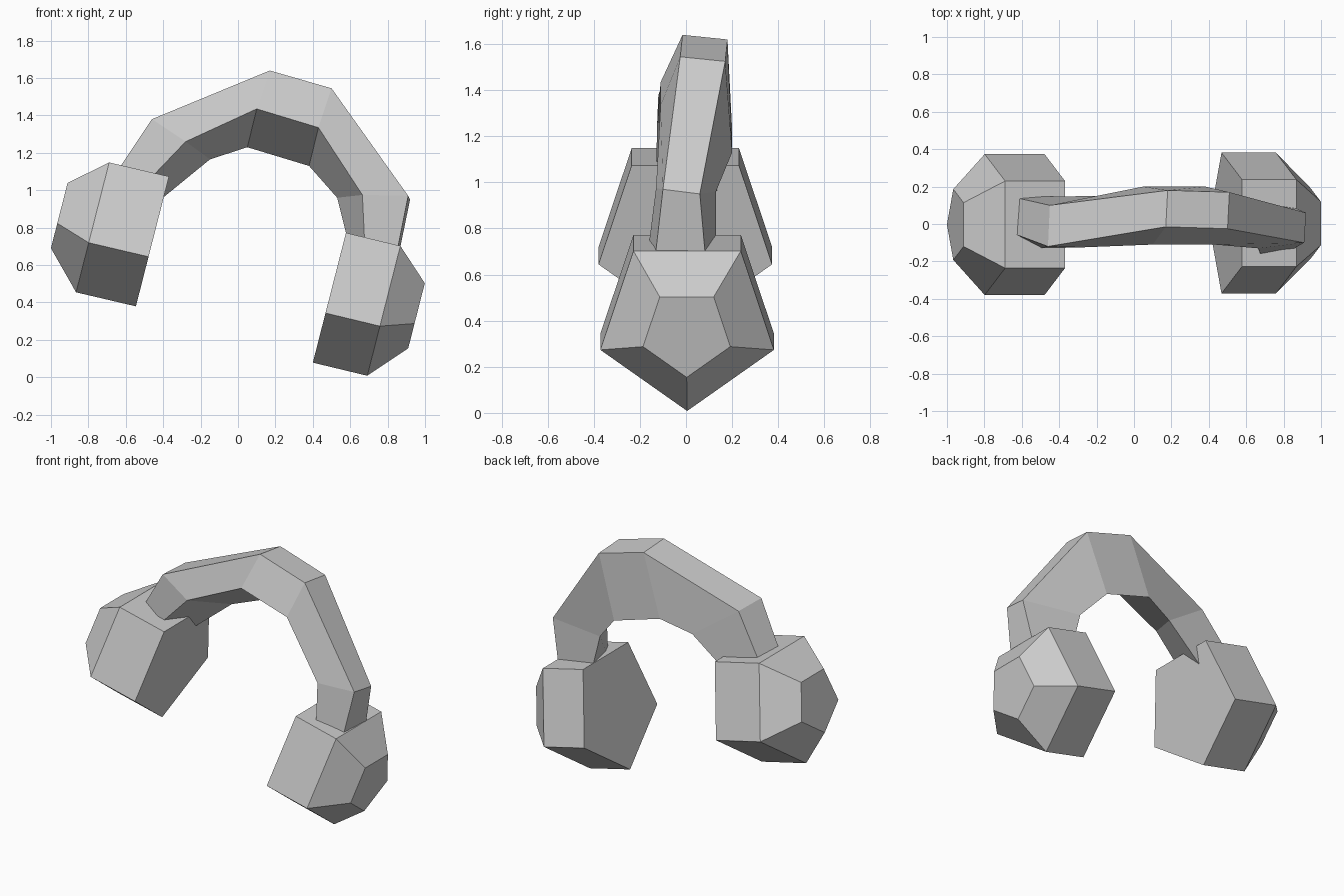
import bpy, bmesh, math
from mathutils import Vector

if "Cube" in bpy.data.objects:
    bpy.data.objects.remove(bpy.data.objects["Cube"])


def loft(name, rings):
    """Skin matching closed rings of points and cap both ends."""
    bm = bmesh.new()
    loops = [[bm.verts.new(p) for p in ring] for ring in rings]
    n = len(rings[0])
    for a, b in zip(loops, loops[1:]):
        for i in range(n):
            j = (i + 1) % n
            bm.faces.new((a[i], a[j], b[j], b[i]))
    bm.faces.new(loops[0])
    bm.faces.new(loops[-1])
    bmesh.ops.recalc_face_normals(bm, faces=bm.faces)
    mesh = bpy.data.meshes.new(name)
    bm.to_mesh(mesh)
    bm.free()
    obj = bpy.data.objects.new(name, mesh)
    bpy.context.collection.objects.link(obj)
    return obj


def ear_cup(name, inner, outer, tip):
    """Tilted five-sided cup: straight body, then a tapered outer cap."""
    up = Vector((0.247, 0, 0.969))
    side = Vector((0, 1, 0))
    rings = []
    for centre, radius in ((inner, 0.396), (outer, 0.396), (tip, 0.199)):
        ring = []
        for k in range(5):
            a = math.radians(180 + 72 * k)      # one corner points down
            ring.append(Vector(centre) + radius * (math.cos(a) * up + math.sin(a) * side))
        rings.append(ring)
    return loft(name, rings)


# Ear cups
ear_cup("right_ear_cup", (0.498, 0.005, 0.462), (0.789, 0.005, 0.392), (0.959, 0.003, 0.347))
ear_cup("left_ear_cup", (-0.448, -0.003, 0.763), (-0.768, -0.003, 0.838), (-0.951, -0.003, 0.883))

# Headband sections: front outer, back outer, back inner, front inner corner
loft("headband", [
    [(-0.66, -0.045, 1.08), (-0.65, 0.145, 1.07), (-0.45, 0.13, 0.92), (-0.50, -0.13, 1.03)],
    [(-0.46, -0.12, 1.38), (-0.45, 0.10, 1.375), (-0.15, 0.15, 1.165), (-0.28, -0.125, 1.26)],
    [(0.17, -0.015, 1.64), (0.18, 0.18, 1.62), (0.05, 0.20, 1.23), (0.10, -0.11, 1.435)],
    [(0.50, -0.025, 1.545), (0.51, 0.17, 1.525), (0.38, 0.20, 1.13), (0.43, -0.11, 1.335)],
    [(0.91, -0.10, 0.97), (0.92, 0.06, 0.95), (0.53, 0.13, 0.96), (0.665, -0.13, 0.975)],
    [(0.84, -0.14, 0.62), (0.85, 0.09, 0.61), (0.60, 0.13, 0.68), (0.68, -0.17, 0.66)],
])
